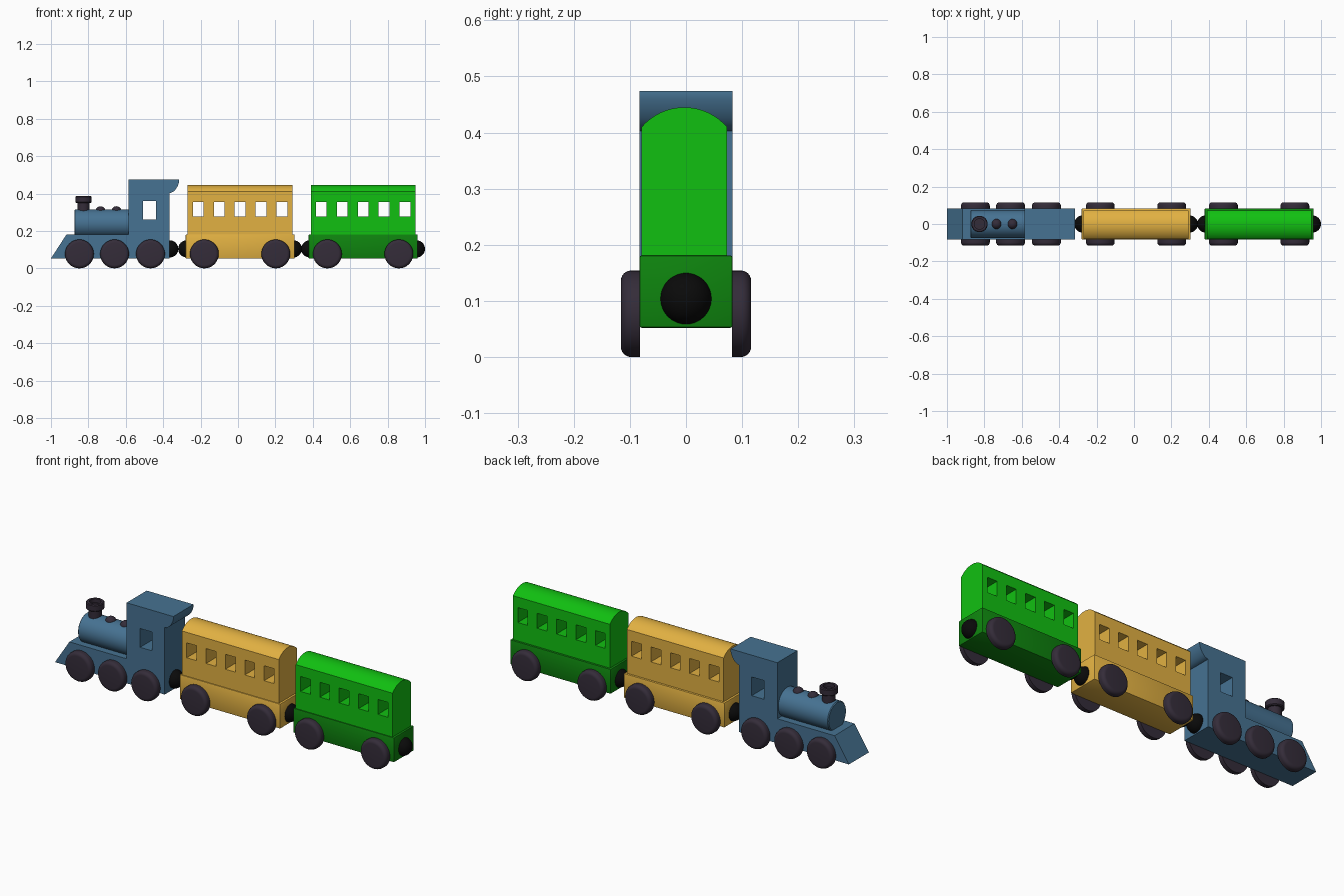
import bpy, bmesh, math
from mathutils import Matrix

if "Cube" in bpy.data.objects:
    bpy.data.objects.remove(bpy.data.objects["Cube"])

def mat(name, r, g, b):
    lin = [((c / 255 + 0.055) / 1.055) ** 2.4 if c > 10 else c / 255 / 12.92 for c in (r, g, b)]
    m = bpy.data.materials.new(name)
    m.diffuse_color = (*lin, 1)
    m.use_nodes = True
    m.node_tree.nodes["Principled BSDF"].inputs["Base Color"].default_value = m.diffuse_color
    return m

BLUE = mat("engine blue", 70, 114, 146)
YELLOW = mat("carriage yellow", 226, 177, 66)
GREEN = mat("carriage green", 17, 192, 17)
DARK_GREEN = mat("carriage dark green", 14, 132, 14)
WHEEL = mat("wheel dark purple", 52, 44, 57)
BLACK = mat("coupler black", 10, 10, 10)

def finish(bm, name, material, smooth=None):
    bmesh.ops.recalc_face_normals(bm, faces=bm.faces)
    me = bpy.data.meshes.new(name)
    bm.to_mesh(me)
    bm.free()
    ob = bpy.data.objects.new(name, me)
    bpy.context.collection.objects.link(ob)
    if material:
        me.materials.append(material)
    if smooth:
        bpy.ops.object.select_all(action='DESELECT')
        ob.select_set(True)
        bpy.context.view_layer.objects.active = ob
        bpy.ops.object.shade_smooth_by_angle(angle=math.radians(smooth))
    return ob

def prism(name, pts, direction, material, smooth=None):
    """Extrude a closed polygon along a vector."""
    bm = bmesh.new()
    f = bm.faces.new([bm.verts.new(p) for p in pts])
    r = bmesh.ops.extrude_face_region(bm, geom=[f])
    bmesh.ops.translate(bm, vec=direction, verts=[v for v in r['geom'] if isinstance(v, bmesh.types.BMVert)])
    return finish(bm, name, material, smooth)

def box(name, x0, x1, y0, y1, z0, z1, material, bevel=0):
    bm = bmesh.new()
    bmesh.ops.create_cube(bm, size=1, matrix=Matrix.Translation(((x0 + x1) / 2, (y0 + y1) / 2, (z0 + z1) / 2))
                          @ Matrix.Diagonal((x1 - x0, y1 - y0, z1 - z0, 1)))
    if bevel:
        bmesh.ops.bevel(bm, geom=bm.edges[:], offset=bevel, segments=2, profile=0.5, affect='EDGES')
    return finish(bm, name, material, 30 if bevel else None)

def lathe(name, profile, matrix, material, steps=48):
    """Spin (radius, height) points about local z."""
    bm = bmesh.new()
    vs = [bm.verts.new((r, 0, h)) for r, h in profile]
    es = [bm.edges.new(p) for p in zip(vs, vs[1:])]
    bmesh.ops.spin(bm, geom=vs + es, cent=(0, 0, 0), axis=(0, 0, 1), angle=2 * math.pi, steps=steps)
    bmesh.ops.remove_doubles(bm, verts=bm.verts, dist=1e-5)
    bmesh.ops.transform(bm, matrix=matrix, verts=bm.verts)
    return finish(bm, name, material, 35)

def cut_windows(ob, centres, w, z0, z1):
    for x in centres:
        c = box("window_cutter", x - w / 2, x + w / 2, -0.3, 0.3, z0, z1, None)
        c.hide_render = True
        md = ob.modifiers.new("window", 'BOOLEAN')
        md.object, md.operation, md.solver = c, 'DIFFERENCE', 'EXACT'
        bpy.context.view_layer.objects.active = ob
        bpy.ops.object.modifier_apply(modifier=md.name)
        bpy.data.objects.remove(c)

def wheels(prefix, xs):
    R, T, B = 0.077, 0.034, 0.018
    prof = [(0, 0), (R, 0)]
    prof += [(R - B + B * math.cos(a), T - B + B * math.sin(a)) for a in [i * math.pi / 12 for i in range(7)]]
    prof.append((0, T))
    for i, x in enumerate(xs):
        for side, label in ((-1, "front"), (1, "back")):
            m = Matrix.Translation((x, side * 0.082, 0.077)) @ Matrix.Rotation(-side * math.pi / 2, 4, 'X')
            lathe(f"{prefix}_wheel_{label}_{i + 1}", prof, m, WHEEL)

def ball(name, loc, r, material):
    bm = bmesh.new()
    bmesh.ops.create_uvsphere(bm, u_segments=32, v_segments=16, radius=r, matrix=Matrix.Translation(loc))
    return finish(bm, name, material, 60)

# Engine: chassis, sloped nose, cab and curved rear roof brow in one profile
HW = 0.083
profile = [(-1, 0.053), (-0.917, 0.181), (-0.586, 0.181), (-0.586, 0.474), (-0.316, 0.474)]
profile += [(-0.366 + 0.051 * math.cos(a), 0.468 - 0.065 * math.sin(a) ** 1.3)
            for a in [i * math.pi / 16 for i in range(9)]]
profile += [(-0.366, 0.053)]
engine = prism("engine_body", [(x, -HW, z) for x, z in profile], (0, 2 * HW, 0), BLUE, 25)
cut_windows(engine, [-0.473], 0.07, 0.262, 0.36)

# Boiler
along_x = Matrix.Translation((-0.875, 0, 0.24)) @ Matrix.Rotation(math.pi / 2, 4, 'Y')
lathe("boiler", [(0, 0), (0.071, 0), (0.075, 0.004), (0.075, 0.3), (0, 0.3)], along_x, BLUE)

# Chimney with hollow cap, and two domes
lathe("chimney", [(0, 0), (0.032, 0), (0.032, 0.05), (0.04, 0.05), (0.044, 0.054), (0.044, 0.082), (0.04, 0.086),
                  (0.028, 0.086), (0.028, 0.066), (0, 0.066)], Matrix.Translation((-0.826, 0, 0.3)), WHEEL)
for i, x in enumerate((-0.735, -0.65)):
    ball(f"boiler_dome_{i + 1}", (x, 0, 0.305), 0.027, WHEEL)
wheels("engine", (-0.848, -0.66, -0.468))
ball("engine_coupler", (-0.365, 0, 0.104), 0.046, BLACK)

# Carriages
for name, cx, upper, lower in (("yellow_carriage", 0.011, YELLOW, YELLOW), ("green_carriage", 0.669, GREEN, DARK_GREEN)):
    box(f"{name}_base", cx - 0.291, cx + 0.291, -HW, HW, 0.052, 0.181, lower, 0.004)
    # Upper body with arched roof
    half, rise = 0.076, 0.035
    R = (half ** 2 + rise ** 2) / (2 * rise)
    A = math.asin(half / R)
    section = [(-half, 0.175), (half, 0.175)]
    section += [(R * math.sin(a), 0.445 - R + R * math.cos(a)) for a in [A - 2 * A * i / 16 for i in range(17)]]
    body = prism(f"{name}_body", [(cx - 0.28, y - 0.003, z) for y, z in section], (0.56, 0, 0), upper, 25)
    cut_windows(body, [cx + 0.112 * i for i in range(-2, 3)], 0.057, 0.277, 0.355)
    wheels(name, (cx - 0.191, cx + 0.191))
    for side, label in ((-1, "left"), (1, "right")):
        ball(f"{name}_coupler_{label}", (cx + side * 0.285, 0, 0.104), 0.046, BLACK)
